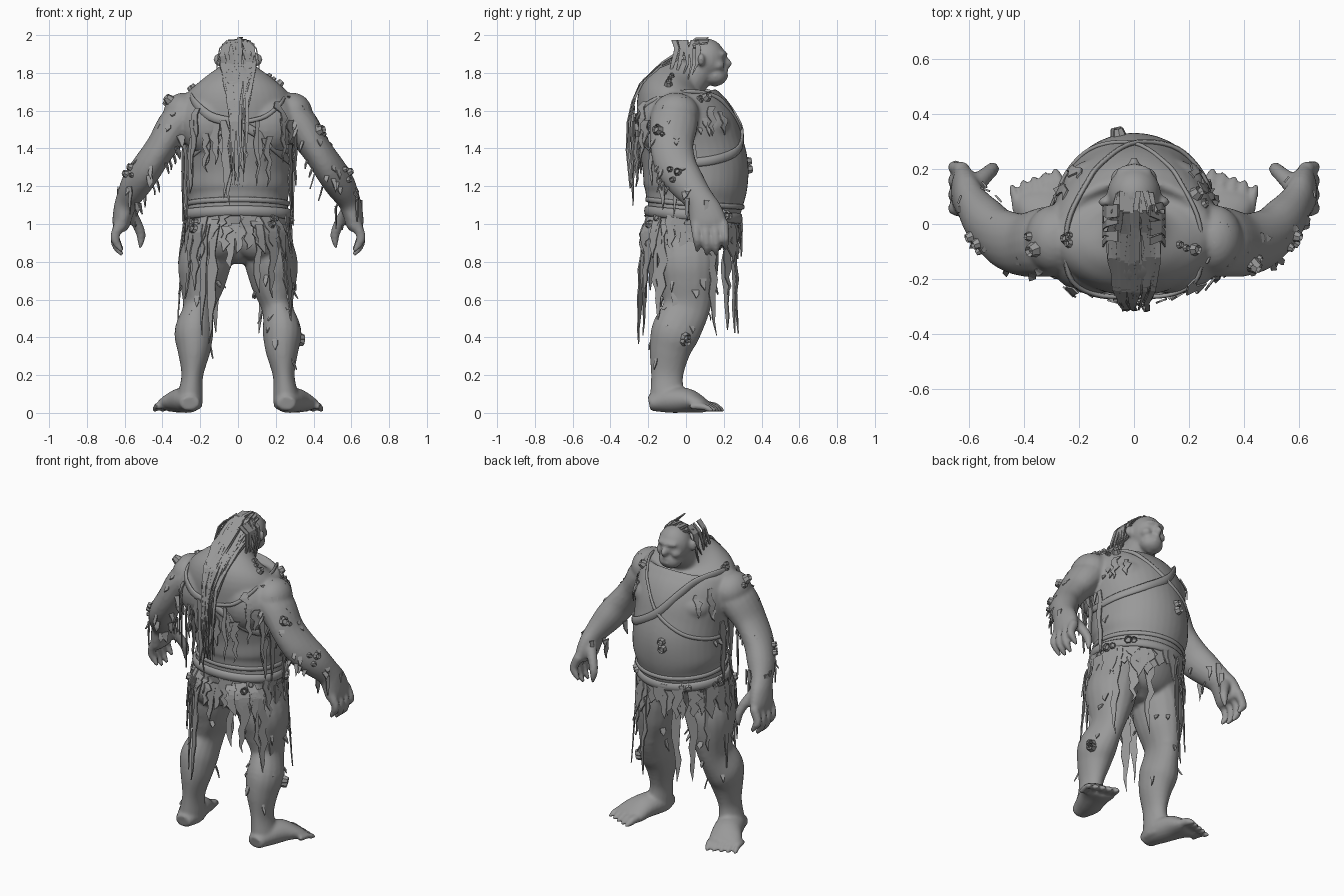
import bpy, bmesh, math, random
from math import cos, sin, radians, pi
from mathutils import Vector, Matrix
from mathutils.bvhtree import BVHTree

random.seed(7)
rnd = random.uniform
if "Cube" in bpy.data.objects:
    bpy.data.objects.remove(bpy.data.objects["Cube"])

grey = bpy.data.materials.new("weathered_grey")
grey.use_nodes = True
GREY = (0.32, 0.32, 0.32, 1)
grey.diffuse_color = GREY
grey.node_tree.nodes["Principled BSDF"].inputs["Base Color"].default_value = GREY


def make(name, bm, smooth=False):
    bmesh.ops.recalc_face_normals(bm, faces=bm.faces)
    for f in bm.faces:
        f.smooth = smooth
    me = bpy.data.meshes.new(name)
    bm.to_mesh(me)
    ob = bpy.data.objects.new(name, me)
    bpy.context.collection.objects.link(ob)
    me.materials.append(grey)
    return ob


def spline(pts, closed=False, sub=5):
    p = [Vector(q) for q in pts]
    n = len(p)
    at = (lambda i: p[i % n]) if closed else (lambda i: p[max(0, min(n - 1, i))])
    out = []
    for i in range(n if closed else n - 1):
        a, b, c, d = at(i - 1), at(i), at(i + 1), at(i + 2)
        for k in range(sub):
            t = k / sub
            out.append((b * 2 + (c - a) * t + (a * 2 - b * 5 + c * 4 - d) * t ** 2
                        + (b * 3 - a - c * 3 + d) * t ** 3) * 0.5)
    return out if closed else out + [p[-1]]


def tube(bm, pts, ref=(1, 0, 0), closed=False, sides=18):
    """Sweep an ellipse; each point is x, y, z, radius along ref, other radius."""
    path = spline(pts, closed)
    n, rings = len(path), []
    for i, q in enumerate(path):
        a = path[(i - 1) % n] if closed else path[max(i - 1, 0)]
        b = path[(i + 1) % n] if closed else path[min(i + 1, n - 1)]
        t = Vector((b - a)[:3]).normalized()
        u = Vector(ref)
        u = (u - t * u.dot(t)).normalized()
        v, c = t.cross(u), Vector(q[:3])
        rings.append([bm.verts.new(c + u * cos(k * 2 * pi / sides) * q[3]
                                   + v * sin(k * 2 * pi / sides) * q[4]) for k in range(sides)])
    for i in range(n if closed else n - 1):
        r, s = rings[i], rings[(i + 1) % n]
        for k in range(sides):
            j = (k + 1) % sides
            bm.faces.new((r[k], r[j], s[j], s[k]))
    if not closed:
        bm.faces.new(rings[0])
        bm.faces.new(rings[-1])


def ball(bm, c, r):
    m = Matrix.Translation(c) @ Matrix.Diagonal((*r, 1))
    bmesh.ops.create_uvsphere(bm, u_segments=20, v_segments=14, radius=1, matrix=m)


def strip(bm, pts, side, width):
    """Ragged flat ribbon that tapers to a point."""
    rows, n = [], len(pts) - 1
    for i, p in enumerate(pts[:-1]):
        h = width / 2 * (1 - (i / n) ** 3)
        rows.append((bm.verts.new(p - side * h * rnd(.45, 1.35)), bm.verts.new(p + side * h * rnd(.45, 1.35))))
    for a, b in zip(rows, rows[1:]):
        bm.faces.new((a[0], a[1], b[1], b[0]))
    bm.faces.new((rows[-1][0], rows[-1][1], bm.verts.new(pts[-1])))


# Torso: stacked ellipses from crotch to neck base
torso = [(.79, 0, .07, .07), (.84, 0, .17, .14), (.92, .01, .25, .19), (1.02, .02, .275, .225),
         (1.08, .035, .265, .25), (1.14, .045, .265, .262), (1.2, .05, .282, .275), (1.3, .05, .28, .28),
         (1.4, .03, .285, .275), (1.5, .005, .3, .268), (1.6, -.035, .305, .24), (1.68, -.06, .28, .2),
         (1.74, -.05, .21, .155), (1.79, -.02, .125, .11), (1.83, .02, .08, .08)]
bm = bmesh.new()
tube(bm, [(0, y, z, rx, ry) for z, y, rx, ry in torso], sides=40)
for s in (-1, 1):
    # Chest, shoulder blade, buttock
    ball(bm, (s * .12, .13, 1.52), (.14, .11, .1))
    ball(bm, (s * .15, -.12, 1.53), (.16, .135, .17))
    ball(bm, (s * .11, -.1, .93), (.14, .12, .13))
trunk_tree = BVHTree.FromBMesh(bm)

# Neck and head
tube(bm, [(0, -.06, 1.68, .12, .12), (0, .02, 1.76, .1, .1), (0, .09, 1.85, .085, .085)])
ball(bm, (0, .11, 1.872), (.098, .1, .11))
ball(bm, (0, .155, 1.785), (.072, .065, .055))
ball(bm, (0, .185, 1.9), (.07, .035, .02))
ball(bm, (0, .212, 1.85), (.022, .032, .028))
ball(bm, (0, .2, 1.808), (.036, .025, .01))
ball(bm, (0, .2, 1.782), (.038, .026, .012))
for s in (-1, 1):
    ball(bm, (s * .108, .08, 1.87), (.022, .02, .035))
    ball(bm, (s * .05, .165, 1.84), (.035, .04, .03))
    # Shoulder, arm and palm
    ball(bm, (s * .29, -.055, 1.585), (.105, .125, .11))
    tube(bm, [(s * x, y, z, a, b) for x, y, z, a, b in (
        (.22, -.06, 1.6, .1, .125), (.32, -.065, 1.53, .1, .128), (.405, -.075, 1.41, .082, .115),
        (.48, -.05, 1.3, .082, .11), (.54, .01, 1.21, .08, .095), (.585, .07, 1.13, .062, .078),
        (.605, .1, 1.07, .055, .09), (.618, .12, 1, .047, .098), (.62, .125, .965, .03, .085))])
    # Fingers and thumb
    for i in range(4):
        y, drop = .05 + .05 * i, (.02, 0, 0, .03)[i]
        tube(bm, [(s * .62, y, 1.01, .03, .027), (s * .65, y + .005, .94, .026, .024),
                  (s * .643, y + .01, .88 + drop, .023, .021), (s * .61, y + .01, .832 + drop, .01, .01)], sides=10)
    tube(bm, [(s * .59, .13, 1.08, .04, .04), (s * .54, .175, 1.01, .03, .03),
              (s * .513, .2, .94, .025, .025), (s * .52, .205, .87, .01, .01)], sides=10)
    # Leg
    tube(bm, [(s * x, y, z, a, b) for x, y, z, a, b in (
        (.13, 0, .95, .13, .165), (.175, .005, .8, .14, .17), (.19, .01, .68, .12, .15),
        (.21, 0, .55, .083, .125), (.233, -.055, .43, .103, .13), (.233, -.085, .33, .088, .11),
        (.242, -.1, .2, .058, .086), (.252, -.1, .1, .066, .09), (.26, -.1, .03, .07, .09))])
    ball(bm, (s * .2, .075, .57), (.06, .055, .07))
    # Foot and toes
    tube(bm, [(s * x, y, z, a, b) for x, y, z, a, b in (
        (.255, -.195, .05, .05, .04), (.262, -.1, .066, .078, .066), (.295, 0, .066, .088, .066),
        (.33, .075, .044, .1, .044), (.34, .105, .03, .09, .03))])
    for i in range(5):
        x, y, r = .262 + .039 * i, .108 - .014 * i, .026 - .002 * i
        tube(bm, [(s * x, y - .03, .035, r, r), (s * (x + .012), y + .035, .034, r, r),
                  (s * (x + .02), y + .07, .02, r * .8, .018), (s * (x + .025), y + .095, .01, .008, .008)], sides=10)

body = make("body", bm, True)
remesh = body.modifiers.new("fuse", 'REMESH')
remesh.mode, remesh.voxel_size, remesh.use_smooth_shade = 'VOXEL', .01, True
soft = body.modifiers.new("soften", 'SMOOTH')
soft.factor, soft.iterations = .5, 6
bpy.context.view_layer.update()
deps = bpy.context.evaluated_depsgraph_get()
body_tree = BVHTree.FromObject(body, deps)
skin = [(p.center.copy(), p.normal.copy()) for p in body.evaluated_get(deps).data.polygons]


def radius(deg, z):
    d = Vector((cos(radians(deg)), sin(radians(deg)), 0))
    hit = trunk_tree.ray_cast(d + Vector((0, 0, z)), -d)[0]
    return math.hypot(hit.x, hit.y) if hit else 0


def drape(bm, deg, z, length, width, flare=0.0, gap=.01, rows=7):
    """Hang a rag from the trunk, letting it fall over whatever bulges below."""
    side = Vector((-sin(radians(deg)), cos(radians(deg)), 0))
    r, pts = 0, []
    for i in range(rows):
        zz = z - length * i / (rows - 1)
        r = max(r, radius(deg, zz) + gap) + flare * length / rows
        pts.append(Vector((cos(radians(deg)) * r, sin(radians(deg)) * r, zz)) + side * rnd(-.012, .012))
    strip(bm, pts, side, width)


def cloth(name, bm):
    make(name, bm).modifiers.new("thickness", 'SOLIDIFY').thickness = .007


# Loincloth rags around the hips, with long trailing ones at the sides
bm = bmesh.new()
for i in range(44):
    drape(bm, i * 360 / 44 + rnd(-3, 3), rnd(.99, 1.05), rnd(.1, .24), rnd(.05, .09), rnd(0, .18))
cloth("loincloth", bm)
bm = bmesh.new()
for deg in (-66, -50, -36, -25, -8, 12, 30, 48, 66, 112, 130, 150, 170, 190, 205, 216, 230, 242):
    drape(bm, deg + rnd(-4, 4), 1.0, rnd(.35, .66), rnd(.04, .07), rnd(.0, .1), .01, 9)
cloth("long_rags", bm)

# Tatters over the back, flanks and chest edges
bm = bmesh.new()
for i in range(22):
    drape(bm, rnd(-160, -20), rnd(1.45, 1.68), rnd(.12, .3), rnd(.03, .06), 0, rnd(.005, .03))
for i in range(8):
    drape(bm, rnd(-112, -68), rnd(1.5, 1.66), rnd(.25, .42), rnd(.03, .055), 0, rnd(.02, .045))
for deg in (-12, -25, 8, 172, 188, 205):
    drape(bm, deg, 1.42, rnd(.3, .45), .05)
for deg in (28, 42, 138, 155):
    drape(bm, deg, rnd(1.58, 1.66), rnd(.12, .2), .04)
cloth("tatters", bm)

# Hair falling from the scalp down the spine
bm = bmesh.new()
for i in range(40):
    s, lift = rnd(-1, 1), rnd(-.02, .02)
    path = [(.055 * s, .11, 1.978 - .03 * s * s), (.075 * s, .04, 1.975 - .03 * s * s),
            (.09 * s, -.04, 1.92 - .04 * abs(s)), (.085 * s, -.13, 1.845), (.07 * s, -.21, 1.75),
            (.055 * s, -.28, 1.66), (.045 * s, -.305, 1.55), (.035 * s, -.31, 1.4), (.03 * s, -.29, 1.2)]
    pts = []
    for x, y, z in path[:random.choice((5, 6, 7, 8, 9))]:
        hit = body_tree.ray_cast(Vector((x, -1, z)), Vector((0, 1, 0)))[0]
        y = min(y, hit.y - .012) if hit and z < 1.86 else y
        pts.append(Vector((x + rnd(-.01, .01), y + lift * .5, z + lift * .6)))
    strip(bm, pts, Vector((1, 0, 0)), rnd(.014, .028))
for s in (-1, 1):
    for i in range(5):
        y = .06 - .03 * i
        pts = [Vector((s * x, y + rnd(-.01, .01), z)) for x, z in ((.06, 1.975), (.1, 1.93), (.115, 1.85))]
        strip(bm, pts + [Vector((s * .115, y - .03, rnd(1.72, 1.79)))], Vector((0, 1, 0)), .026)
cloth("hair", bm)

# Belts and crossed shoulder straps
bm = bmesh.new()


def strap(stops, wide, thick):
    pts = []
    for deg, z in stops:
        r = radius(deg, z) + thick * .4
        pts.append((cos(radians(deg)) * r, sin(radians(deg)) * r, z, wide, thick))
    tube(bm, pts, (0, 0, 1), True, 8)


strap([(a, 1.05 - .02 * sin(radians(a))) for a in range(0, 360, 20)], .028, .014)
strap([(a, 1.11 - .02 * sin(radians(a))) for a in range(0, 360, 20)], .014, .008)
loop = [(-90, 1.53), (-60, 1.57), (-38, 1.65), (0, 1.7), (40, 1.68), (62, 1.62), (90, 1.49),
        (120, 1.39), (150, 1.34), (180, 1.33), (215, 1.38), (245, 1.47)]
strap([(180 - a, z) for a, z in loop], .024, .01)
strap(loop, .012, .008)
make("belts_and_straps", bm, True)

# Torn shards clinging to the arms, shoulders and legs
bm = bmesh.new()
arms = [q for q in skin if abs(q[0].x) > .27 and q[0].z > 1.1 and q[1].y < .5]
legs = [q for q in skin if .25 < q[0].z < .75]
for p, n in random.sample(arms, 60) + random.sample(legs, 24):
    side = n.cross(Vector((0, 0, 1))).normalized()
    fall = Vector((0, 0, -rnd(.03, .07)))
    strip(bm, [p, p + n * .012 + fall * .5, p + n * rnd(.01, .03) + fall], side, rnd(.02, .04))
wrists = [q for q in skin if abs(q[0].x) > .47 and 1.1 < q[0].z < 1.22]
for p, n in random.sample(wrists, 10):
    side = n.cross(Vector((0, 0, 1))).normalized()
    down = Vector((0, 0, -rnd(.08, .2)))
    strip(bm, [p + n * .01 + down * t / 4 for t in range(5)], side, rnd(.02, .035))
cloth("shards", bm)

# Barnacles, hollow at the tip, set in clusters on the skin and belt
bm = bmesh.new()
spots = [(-.27, -.05, 1.75), (.2, -.1, 1.76), (.42, -.1, 1.5), (-.36, -.08, 1.65), (.25, .1, 1.68),
         (-.54, -.06, 1.26), (.56, -.04, 1.26), (.3, .12, 1.04), (-.3, .08, 1.04), (-.25, -.15, 1.0),
         (.2, -.18, 1.0), (.2, .25, 1.02), (-.18, .26, 1.02), (-.06, .3, 1.3), (.34, 0, .4)]
for spot in spots:
    for k in range(3):
        p, n, _, _ = body_tree.find_nearest(Vector(spot) + Vector((rnd(-.04, .04), rnd(-.04, .04), rnd(-.03, .03))))
        r = rnd(.014, .034)
        m = Matrix.Translation(p + n * r * .3) @ n.to_track_quat('Z', 'Y').to_matrix().to_4x4()
        made = bmesh.ops.create_cone(bm, cap_ends=True, segments=7, radius1=r, radius2=r * .65, depth=r * 1.2, matrix=m)
        caps = {f for v in made["verts"] for f in v.link_faces if len(f.verts) == 7}
        tip = max(caps, key=lambda f: (f.calc_center_median() - p).dot(n))
        bmesh.ops.inset_individual(bm, faces=[tip], thickness=r * .2, depth=-r * .5)
make("barnacles", bm)
